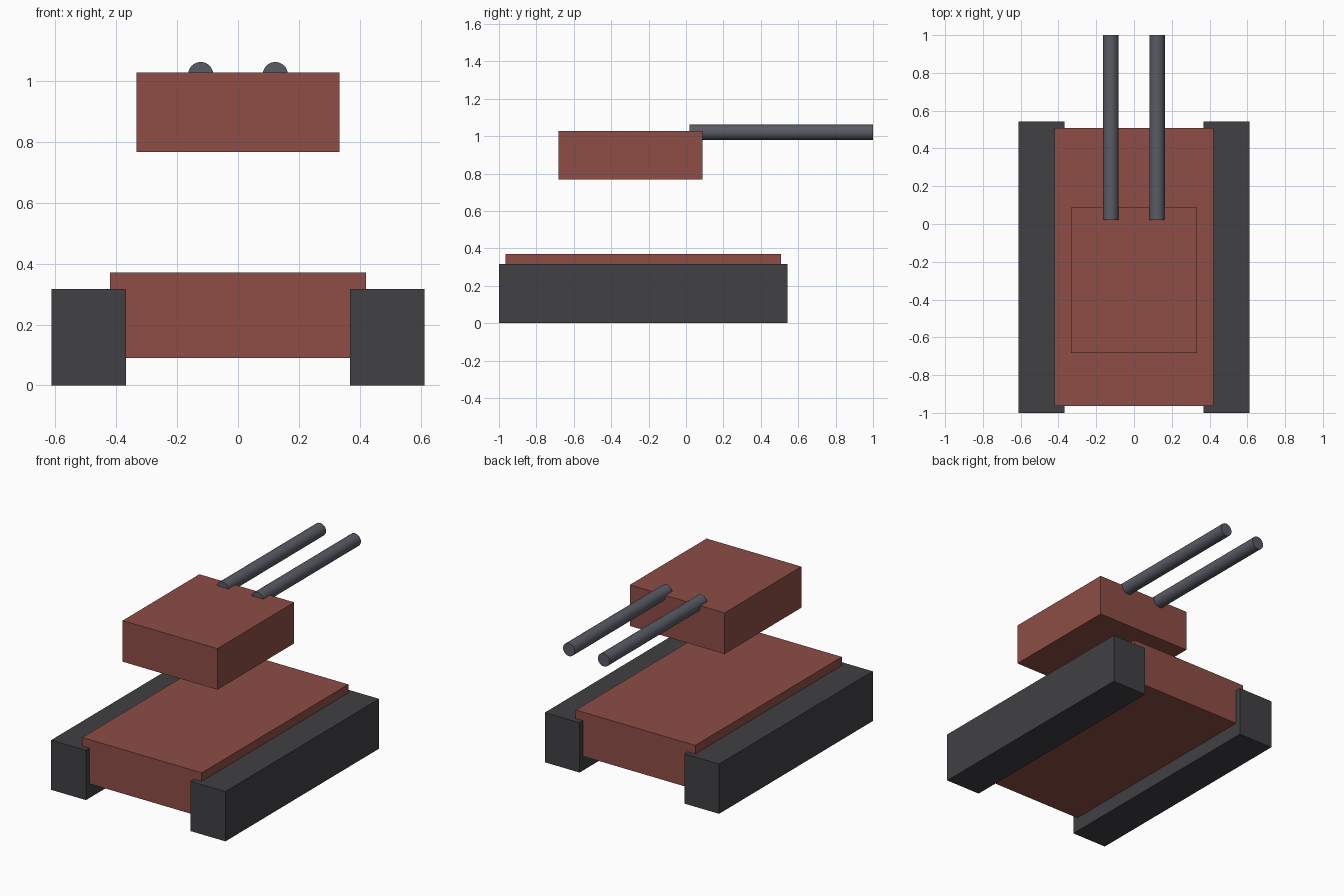
import bpy
import math

if "Cube" in bpy.data.objects:
    bpy.data.objects.remove(bpy.data.objects["Cube"])

def material(name, rgb):
    m = bpy.data.materials.new(name)
    m.diffuse_color = (*rgb, 1)
    m.use_nodes = True
    m.node_tree.nodes["Principled BSDF"].inputs["Base Color"].default_value = m.diffuse_color
    return m

red = material("red_paint", (0.27, 0.075, 0.06))
dark = material("dark_rubber", (0.052, 0.052, 0.058))
steel = material("gun_steel", (0.10, 0.105, 0.13))

def box(name, xs, ys, zs, mat):
    spans = (xs, ys, zs)
    bpy.ops.mesh.primitive_cube_add(size=1, location=[(a + b) / 2 for a, b in spans])
    ob = bpy.context.object
    ob.name = name
    ob.scale = [b - a for a, b in spans]
    bpy.ops.object.transform_apply(location=False, rotation=False, scale=True)
    ob.data.materials.append(mat)

def barrel(name, x, z, radius, y0, y1):
    bpy.ops.mesh.primitive_cylinder_add(
        vertices=24, radius=radius, depth=y1 - y0,
        location=(x, (y0 + y1) / 2, z), rotation=(math.pi / 2, 0, 0))
    ob = bpy.context.object
    ob.name = name
    ob.data.materials.append(steel)
    bpy.ops.object.shade_smooth_by_angle(angle=math.radians(30))

# hull, and the turret raised above it
box("hull", (-0.42, 0.42), (-0.964, 0.507), (0.09, 0.37), red)
box("turret", (-0.333, 0.333), (-0.682, 0.088), (0.767, 1.028), red)

# mirrored tracks and twin barrels
for side, s in (("left", -1), ("right", 1)):
    box(f"{side}_track", sorted((s * 0.368, s * 0.612)), (-1, 0.542), (0, 0.316), dark)
    barrel(f"{side}_barrel", s * 0.1225, 1.021, 0.041, 0.02, 1.0)
